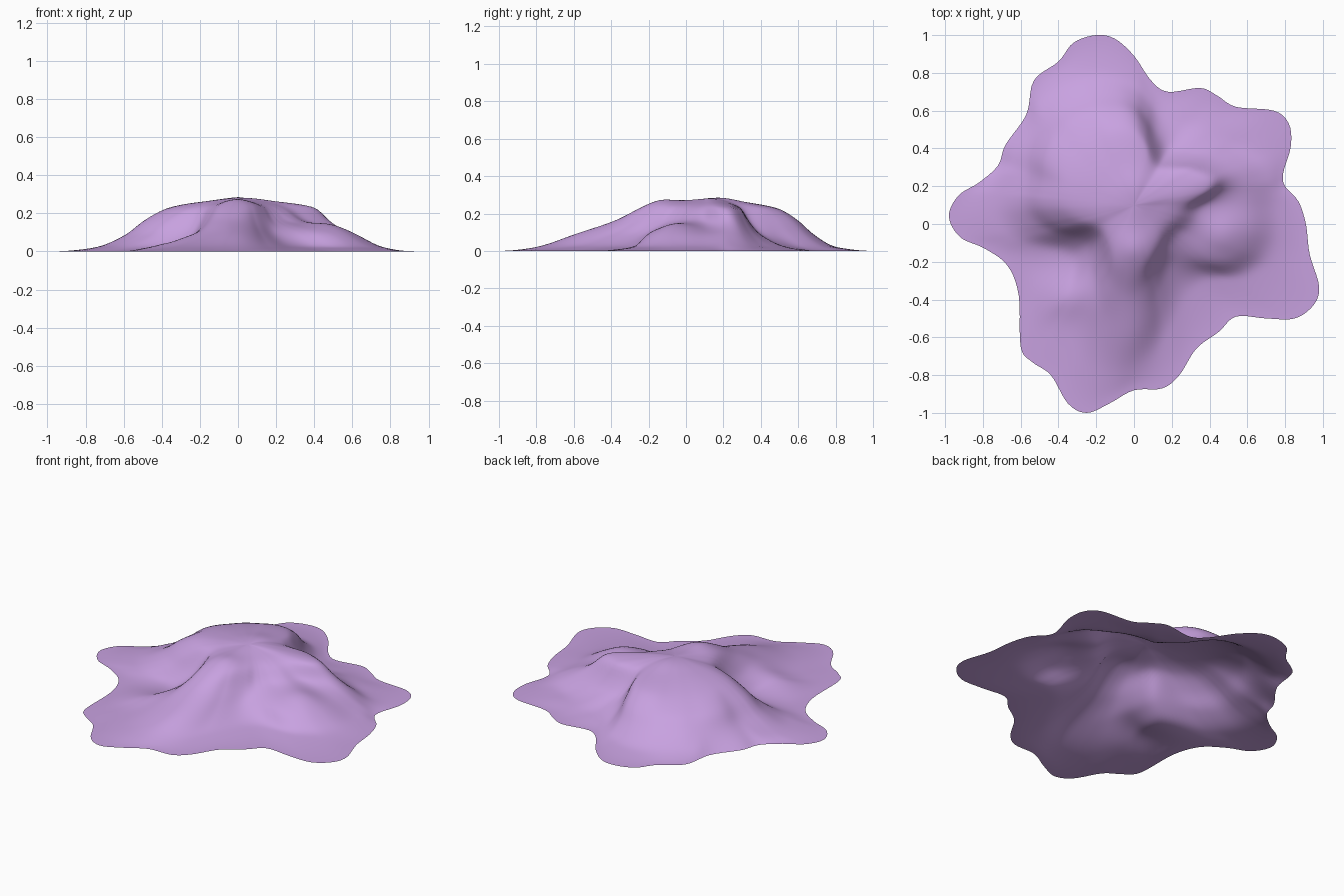
import bpy, bmesh, math
from mathutils import Vector

if "Cube" in bpy.data.objects:
    bpy.data.objects.remove(bpy.data.objects["Cube"])

CX, CY = 0.0, 0.1          # summit, the pole of the radial layout
RINGS, SUB = 44, 5

# wavy ground outline (x, y), counter-clockwise
OUTLINE = [(-.2, 1), (-.32, .96), (-.40, .86), (-.53, .76), (-.57, .58), (-.68, .42),
           (-.72, .31), (-.82, .22), (-.93, .15), (-.98, .04), (-.92, -.07), (-.79, -.13),
           (-.67, -.22), (-.61, -.38), (-.60, -.65), (-.54, -.73), (-.44, -.80),
           (-.35, -.95), (-.25, -1), (-.13, -.95), (0, -.88), (.15, -.87), (.24, -.80),
           (.33, -.66), (.45, -.57), (.54, -.49), (.70, -.5), (.85, -.5), (.95, -.43),
           (.98, -.33), (.93, -.16), (.91, 0), (.87, .12), (.80, .20), (.79, .27),
           (.83, .41), (.82, .53), (.74, .60), (.54, .62), (.44, .68), (.35, .72),
           (.18, .70), (.09, .76), (0, .89), (-.1, .98)]

# contour lines: radius from the summit every 15 degrees, starting at +x
CONTOURS = {
    .23: [.28, .42, .36, .27, .23, .30, .37, .39, .36, .36, .37, .37,
          .35, .28, .22, .22, .25, .31, .33, .29, .24, .21, .21, .23],
    .16: [.36, .50, .42, .33, .28, .36, .48, .52, .54, .54, .54, .50,
          .49, .40, .29, .27, .33, .45, .48, .37, .30, .27, .28, .33],
    .09: [.60, .61, .50, .41, .35, .41, .54, .60, .63, .63, .61, .58,
          .58, .49, .36, .33, .44, .62, .69, .49, .38, .42, .57, .62],
    .02: [.76, .74, .65, .60, .52, .52, .65, .73, .76, .74, .72, .73,
          .75, .67, .48, .47, .72, .90, .88, .70, .56, .56, .71, .78],
}


def catmull(a, b, c, d, t):
    return 0.5 * (2 * b + (c - a) * t + (2 * a - 5 * b + 4 * c - d) * t * t
                  + (3 * b - a - 3 * c + d) * t ** 3)


def contour_radius(table, angle):
    n = len(table)
    f = (angle % math.tau) / math.tau * n
    i = int(f)
    return catmull(*(table[(i + k) % n] for k in (-1, 0, 1, 2)), f - i)


def profile(rs, zs):
    """Smooth monotone curve through descending heights."""
    n = len(rs)
    h = [rs[i + 1] - rs[i] for i in range(n - 1)]
    s = [(zs[i + 1] - zs[i]) / h[i] for i in range(n - 1)]
    m = [0] + [2 * s[i - 1] * s[i] / (s[i - 1] + s[i]) for i in range(1, n - 1)] + [0]

    def z(r):
        i = max(k for k in range(n - 1) if rs[k] <= r or k == 0)
        t = min(1, (r - rs[i]) / h[i])
        return ((2 * t**3 - 3 * t**2 + 1) * zs[i] + (t**3 - 2 * t**2 + t) * h[i] * m[i]
                + (3 * t**2 - 2 * t**3) * zs[i + 1] + (t**3 - t**2) * h[i] * m[i + 1])
    return z


# soft local swellings: x, y, x radius, y radius, height
BUMPS = [(.48, -.06, .12, .10, .028),     # shoulder on the right
         (.02, .20, .12, .10, .014),      # highest knoll
         (.0, -.14, .10, .09, .022),      # brow above the front spur
         (-.36, -.38, .17, .11, .028)]    # low spur at the front left

# rim points from a closed smooth curve
pts = [Vector(p) for p in OUTLINE]
n = len(pts)
rim = [catmull(*(pts[(i + k) % n] for k in (-1, 0, 1, 2)), j / SUB)
       for i in range(n) for j in range(SUB)]


def swelling(x, y):
    return sum(h * math.exp(-((x - bx) / rx) ** 2 - ((y - by) / ry) ** 2)
               for bx, by, rx, ry, h in BUMPS)


# hill: open sheet lofted from the summit out to the rim
bm = bmesh.new()
top = bm.verts.new((CX, CY, .275 + swelling(CX, CY)))
rays = []
for p in rim:
    d = p - Vector((CX, CY))
    angle, edge = math.atan2(d.y, d.x), d.length
    rs = [contour_radius(t, angle) for t in CONTOURS.values()]
    rs = [0, rs[0] * .58] + rs + [edge]
    for i in range(len(rs) - 2, 0, -1):          # keep contours inside the rim
        rs[i] = min(rs[i], rs[i + 1] - .03)
    height = profile(rs, [.275, .258] + list(CONTOURS) + [0])
    ray = []
    for k in range(1, RINGS + 1):
        r = edge * k / RINGS
        x, y = CX + math.cos(angle) * r, CY + math.sin(angle) * r
        fade = min(1, (RINGS - k) / 6)           # rim stays on the ground
        ray.append(bm.verts.new((x, y, max(height(r) + fade * swelling(x, y), 0))))
    rays.append(ray)
for i, a in enumerate(rays):
    b = rays[(i + 1) % len(rays)]
    bm.faces.new((top, a[0], b[0]))
    for k in range(RINGS - 1):
        bm.faces.new((a[k], a[k + 1], b[k + 1], b[k]))

# relax the interior so the slopes blend softly
inner = [v for v in bm.verts if not v.is_boundary]
for _ in range(3):
    bmesh.ops.smooth_vert(bm, verts=inner, factor=.5, use_axis_z=True)
for f in bm.faces:
    f.smooth = True
mesh = bpy.data.meshes.new("hill")
bm.to_mesh(mesh)
bm.free()

mat = bpy.data.materials.new("soft purple")
mat.diffuse_color = (.58, .36, .75, 1)
mat.use_nodes = True
mat.node_tree.nodes["Principled BSDF"].inputs["Base Color"].default_value = mat.diffuse_color
mesh.materials.append(mat)
hill = bpy.data.objects.new("hill", mesh)
bpy.context.collection.objects.link(hill)
